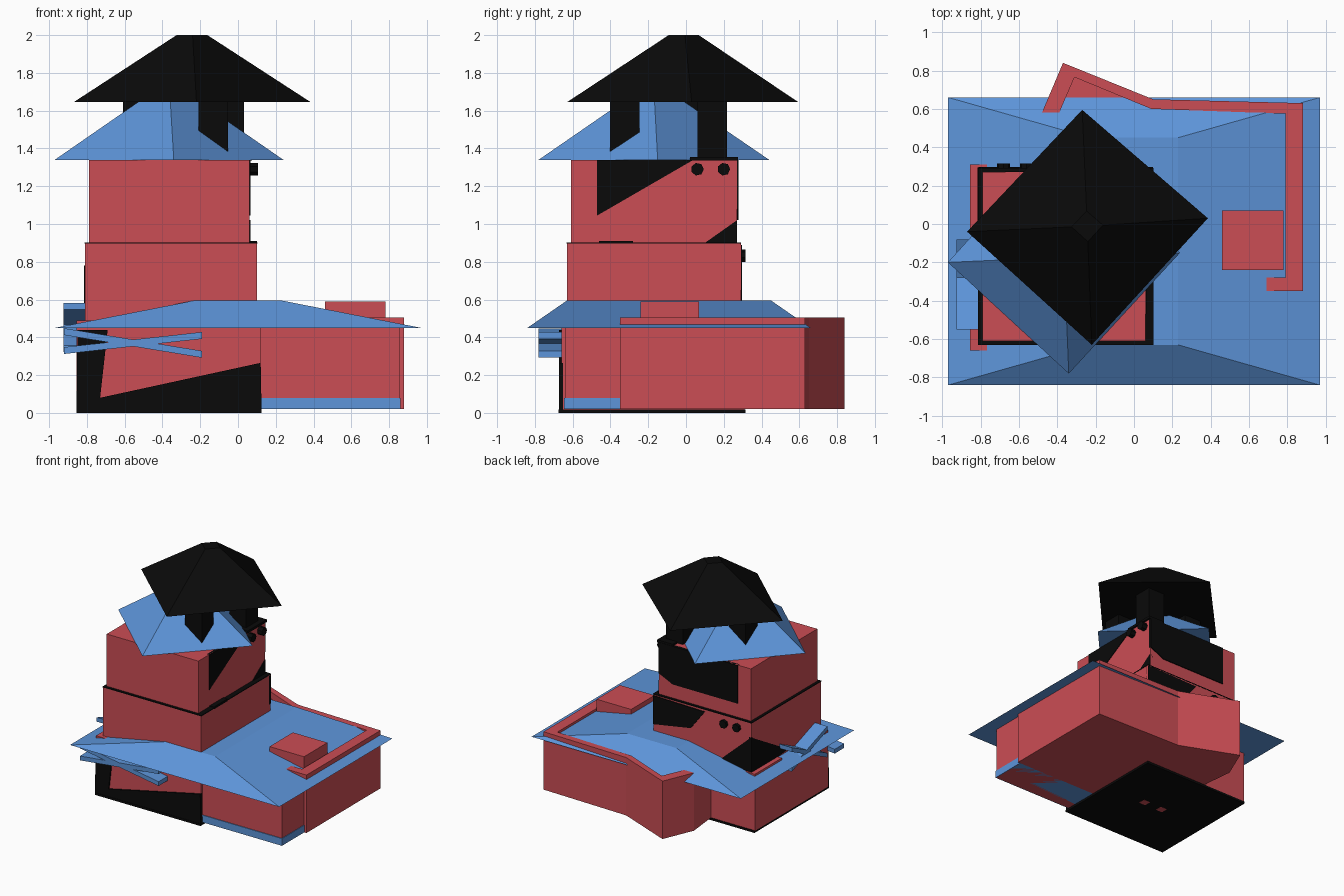
import bpy, bmesh, math
from mathutils import Vector

if "Cube" in bpy.data.objects:
    bpy.data.objects.remove(bpy.data.objects["Cube"])


def material(name, rgb):
    m = bpy.data.materials.new(name)
    m.diffuse_color = (*rgb, 1)
    m.use_nodes = True
    m.node_tree.nodes["Principled BSDF"].inputs["Base Color"].default_value = m.diffuse_color
    return m


RED = material("red", (0.60, 0.075, 0.09))
BLUE = material("blue", (0.11, 0.30, 0.70))
BLACK = material("black", (0.003, 0.003, 0.003))


def loft(name, rings, mat):
    """Closed solid through point rings of equal length."""
    bm = bmesh.new()
    vs = [[bm.verts.new(p) for p in r] for r in rings]
    n = len(rings[0])
    for a, b in zip(vs, vs[1:]):
        for i in range(n):
            j = (i + 1) % n
            bm.faces.new((a[i], a[j], b[j], b[i]))
    bm.faces.new(vs[0][::-1])
    bm.faces.new(vs[-1])
    bmesh.ops.recalc_face_normals(bm, faces=bm.faces)
    me = bpy.data.meshes.new(name)
    bm.to_mesh(me)
    bm.free()
    me.materials.append(mat)
    ob = bpy.data.objects.new(name, me)
    bpy.context.collection.objects.link(ob)
    return ob


def prism(name, pts, axis, lo, hi, mat):
    """Extrude a 2D outline along an axis."""
    def place(p, d):
        q = list(p)
        q.insert("xyz".index(axis), d)
        return q
    return loft(name, [[place(p, d) for p in pts] for d in (lo, hi)], mat)


def box(name, x0, x1, y0, y1, z0, z1, mat):
    return prism(name, [(x0, y0), (x1, y0), (x1, y1), (x0, y1)], "z", z0, z1, mat)


def ring(corners, z):
    return [(x, y, z) for x, y in corners]


def stud(name, x, y, z, axis):
    """Low-poly round beam end."""
    bpy.ops.mesh.primitive_cylinder_add(vertices=7, radius=0.034, depth=0.07, location=(x, y, z),
        rotation=(0, math.pi / 2, 0) if axis == "x" else (math.pi / 2, 0, 0))
    bpy.context.object.name = name
    bpy.context.object.data.materials.append(BLACK)


# ground floor: wide wing with an angled bay, and tower base
prism("wing_body", [(-0.45, 0.3), (-0.48, 0.58), (-0.37, 0.84), (0.10, 0.65), (0.88, 0.63),
                    (0.88, -0.35), (0.855, -0.35), (0.855, -0.64), (0.0, -0.64), (-0.45, -0.5)],
      "z", 0.02, 0.45, RED)
box("tower_base", -0.855, 0.12, -0.66, 0.31, 0.015, 0.46, RED)
box("base_slab", -0.855, 0.125, -0.675, 0.315, 0.0, 0.018, BLACK)
for x in (-0.42, -0.25):
    box("base_patch", x - 0.03, x + 0.03, -0.2, -0.14, -0.001, 0.01, RED)
box("plinth_trim", 0.1, 0.86, -0.646, -0.35, 0.02, 0.08, BLUE)

# dark front opening
prism("front_panel", [(-0.855, 0.0), (0.125, 0.0), (0.12, 0.265), (-0.73, 0.08),
                      (-0.69, 0.44), (-0.85, 0.44)], "y", -0.672, -0.65, BLACK)

# lower hipped roof
loft("lower_roof", [
    ring([(-0.97, -0.84), (0.97, -0.84), (0.97, 0.66), (-0.97, 0.66)], 0.45),
    ring([(-0.23, -0.63), (0.23, -0.63), (0.23, 0.45), (-0.23, 0.45)], 0.595)], BLUE)

# parapet following the wing wall
prism("parapet", [(-0.48, 0.58), (-0.37, 0.84), (0.10, 0.65), (0.88, 0.63), (0.88, -0.35),
                  (0.69, -0.35), (0.69, -0.28), (0.79, -0.28), (0.79, 0.575), (0.09, 0.60),
                  (-0.31, 0.765), (-0.39, 0.58)], "z", 0.44, 0.505, RED)
box("roof_hatch", 0.46, 0.78, -0.24, 0.07, 0.46, 0.59, RED)
for y0, y1, ye in ((-0.05, 0.31, 0.27), (-0.66, -0.5, -0.63)):
    box("corner_ledge_side", -0.855, -0.80, y0, y1, 0.44, 0.49, RED)
    a, b = (ye, 0.31) if ye > 0 else (-0.66, ye)
    box("corner_ledge_end", -0.855, -0.765, a, b, 0.44, 0.49, RED)

# tower storeys
box("middle_storey", -0.81, 0.10, -0.63, 0.29, 0.44, 0.90, RED)
box("upper_storey", -0.79, 0.06, -0.61, 0.27, 0.89, 1.34, RED)
box("storey_joint", -0.812, 0.102, -0.632, 0.292, 0.896, 0.903, BLACK)
box("ledge_patch", 0.04, 0.10, -0.46, -0.28, 0.89, 0.91, BLACK)
box("upper_edge_slab", -0.07, 0.075, 0.02, 0.275, 1.335, 1.356, BLACK)

# dark broken-out wall areas
prism("right_gap_top", [(-0.47, 1.34), (-0.47, 1.045), (0.04, 1.34)], "x", 0.04, 0.065, BLACK)
prism("right_gap_low", [(0.10, 0.9), (0.27, 0.9), (0.27, 1.02)], "x", 0.04, 0.065, BLACK)
prism("back_gap_top", [(0.06, 1.34), (0.06, 1.08), (-0.07, 1.02), (-0.67, 1.02), (-0.67, 1.34)],
      "y", 0.25, 0.277, BLACK)
prism("back_gap_middle", [(0.10, 0.89), (0.10, 0.65), (-0.25, 0.71), (-0.38, 0.88)],
      "y", 0.27, 0.297, BLACK)
prism("back_gap_corner", [(-0.50, 0.5), (-0.81, 0.46), (-0.81, 0.78)], "y", 0.27, 0.296, BLACK)
prism("left_gap_corner", [(0.295, 0.46), (0.295, 0.78), (-0.19, 0.5)], "x", -0.816, -0.79, BLACK)

# beam ends
for y in (0.06, 0.20):
    stud("beam_end_right", 0.07, y, 1.29, "x")
for x in (-0.68, -0.56):
    stud("beam_end_back", x, 0.28, 0.83, "y")


# turned square roofs on the tower
def turned_roof(name, corners, z0, z1, scale, mat):
    c = sum((Vector(p) for p in corners), Vector((0, 0))) / 4
    top = [c + (Vector(p) - c) * scale for p in corners]
    loft(name, [ring(corners, z0), ring(top, z1)], mat)


turned_roof("middle_roof", [(-0.97, -0.20), (-0.34, -0.78), (0.24, -0.15), (-0.39, 0.44)],
            1.34, 1.65, 0.26, BLUE)
turned_roof("top_roof", [(-0.87, -0.04), (-0.22, -0.63), (0.385, 0.03), (-0.27, 0.595)],
            1.645, 2.0, 0.13, BLACK)

# posts carrying the top roof
for x, y in ((-0.13, -0.325), (-0.045, 0.14), (-0.53, 0.0)):
    box("roof_post", x - 0.078, x + 0.078, y - 0.078, y + 0.078, 1.345, 1.66, BLACK)

# crossed awning planks at the front left corner
t = 0.018
for za, zb in ((0.43, 0.31), (0.33, 0.41)):
    prism("front_plank", [(-0.92, za - t), (-0.19, zb - t), (-0.19, zb + t), (-0.92, za + t)],
          "y", -0.78, -0.655, BLUE)
for za, zb in ((0.565, 0.40), (0.34, 0.565)):
    prism("side_plank", [(-0.55, za - t), (-0.08, zb - t), (-0.08, zb + t), (-0.55, za + t)],
          "x", -0.925, -0.80, BLUE)
